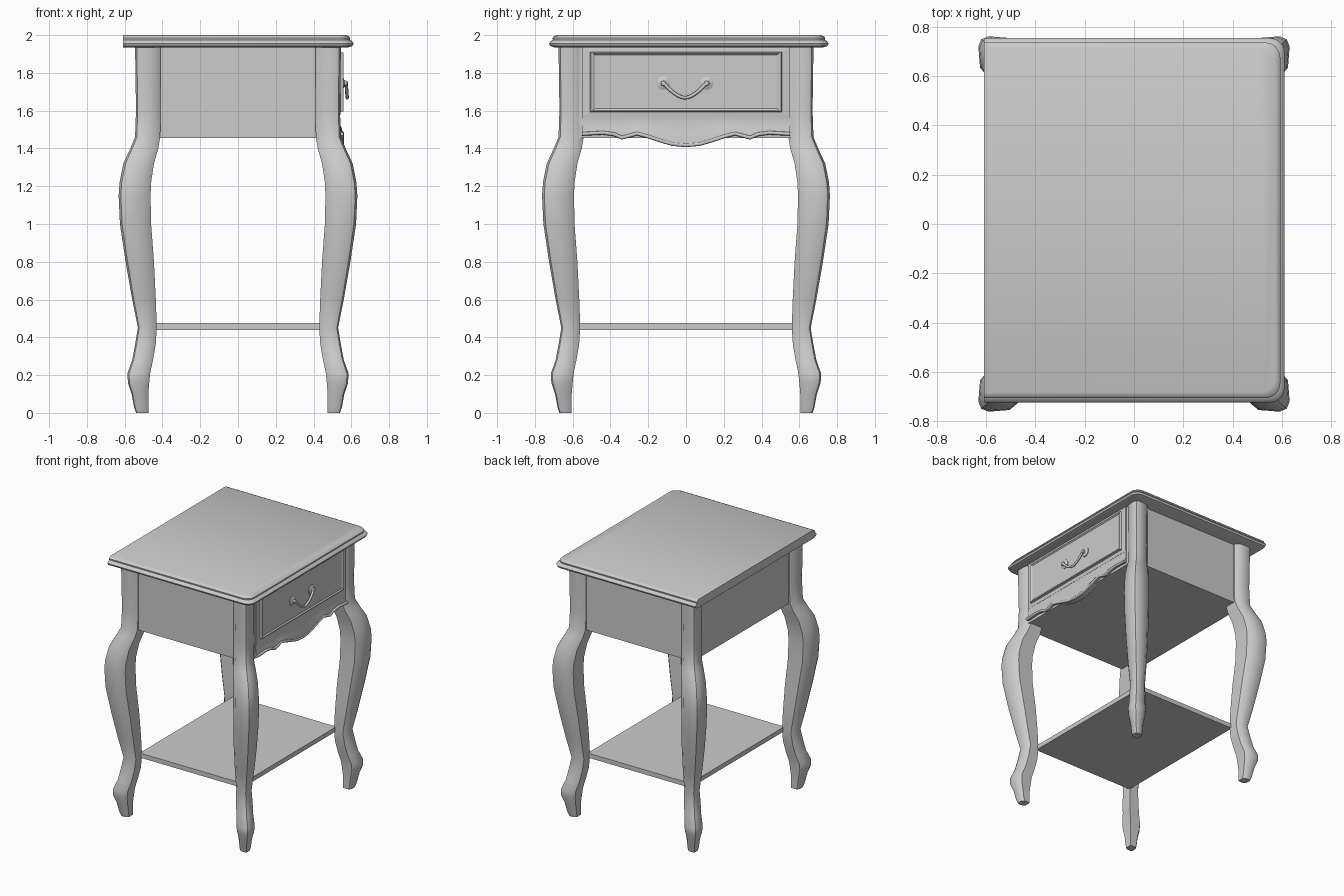
import bpy
import bmesh
import math

cube = bpy.data.objects.get("Cube")
if cube:
    bpy.data.objects.remove(cube, do_unlink=True)

grey = bpy.data.materials.new("plain grey")
grey.use_nodes = True
COLOUR = (0.6, 0.6, 0.6, 1)
grey.diffuse_color = COLOUR
grey.node_tree.nodes["Principled BSDF"].inputs["Base Color"].default_value = COLOUR


def finish(name, bm, smooth=None):
    """Turn a bmesh into a named, coloured object."""
    bmesh.ops.recalc_face_normals(bm, faces=bm.faces)
    mesh = bpy.data.meshes.new(name)
    bm.to_mesh(mesh)
    bm.free()
    mesh.materials.append(grey)
    obj = bpy.data.objects.new(name, mesh)
    bpy.context.scene.collection.objects.link(obj)
    if smooth:
        bpy.ops.object.select_all(action='DESELECT')
        obj.select_set(True)
        bpy.context.view_layer.objects.active = obj
        bpy.ops.object.shade_smooth_by_angle(angle=math.radians(smooth))
    return obj


def loft(name, rings, smooth=None):
    """Skin closed rings of equal length and cap both ends."""
    bm = bmesh.new()
    loops = [[bm.verts.new(p) for p in ring] for ring in rings]
    for a, b in zip(loops, loops[1:]):
        for i in range(len(a)):
            j = (i + 1) % len(a)
            bm.faces.new((a[i], a[j], b[j], b[i]))
    bm.faces.new(loops[0])
    bm.faces.new(loops[-1])
    return finish(name, bm, smooth)


def rectangle(x, y0, y1, z0, z1):
    return [(x, y0, z0), (x, y1, z0), (x, y1, z1), (x, y0, z1)]


def box(name, x0, x1, y0, y1, z0, z1):
    return loft(name, [rectangle(x, y0, y1, z0, z1) for x in (x0, x1)])


def tube(name, points, radius):
    """Sweep a round bar along a path in a plane facing x."""
    rings = []
    for i, p in enumerate(points):
        a, b = points[max(i - 1, 0)], points[min(i + 1, len(points) - 1)]
        dy, dz = b[1] - a[1], b[2] - a[2]
        size = math.hypot(dy, dz)
        ring = []
        for k in range(8):
            t = math.tau * k / 8
            side = radius * math.sin(t) / size
            ring.append((p[0] + radius * math.cos(t), p[1] - dz * side, p[2] + dy * side))
        rings.append(ring)
    return loft(name, rings, 60)


# Curved legs: height, inner edge, outer edge
LEG = [(0, .475, .54), (.03, .475, .55), (.1, .475, .563), (.16, .47, .583),
       (.21, .465, .585), (.28, .45, .56), (.36, .436, .545), (.45, .43, .53),
       (.6, .435, .56), (.8, .445, .595), (1, .46, .625), (1.15, .463, .632),
       (1.22, .46, .627), (1.32, .445, .607), (1.4, .422, .57), (1.46, .412, .545),
       (1.6, .41, .54), (1.94, .41, .545)]
SECTION = [(0, 0), (.75, 0), (.96, .25), (1, .75), (.93, .93), (.75, 1), (.25, .96), (0, .75)]
LEG_SHIFT = .13

for sx, x_name in ((1, "front"), (-1, "back")):
    for sy, y_name in ((1, "far"), (-1, "near")):
        rings = []
        for z, inner, outer in LEG:
            width = outer - inner
            rings.append([(sx * (inner + u * width), sy * (inner + LEG_SHIFT + v * width), z)
                          for u, v in SECTION])
        loft(f"{x_name}_{y_name}_leg", rings, 40)

# Moulded top, square at the back and rounded at the drawer corners
TOP_PROFILE = [(1.935, .03), (1.942, .006), (1.955, 0), (1.968, .008), (1.974, .02),
               (1.985, .018), (1.994, .025), (2, .04)]


def top_outline(z, inset):
    back, front = -.61, .612 - inset
    low, high = -.725 + inset, .755 - inset
    radius = .06
    points = [(back, high, z), (back, low, z)]
    for cy, start in ((low + radius, -90), (high - radius, 0)):
        for k in range(5):
            t = math.radians(start + 90 * k / 4)
            points.append((front - radius + radius * math.cos(t), cy + radius * math.sin(t), z))
    return points


loft("table_top", [top_outline(z, inset) for z, inset in TOP_PROFILE], 35)

# Case and lower shelf
box("case", -.5, .53, -.63, .63, 1.455, 1.938)
box("lower_shelf", -.44, .44, -.575, .575, .44, .475)

# Drawer front with a raised rim and a sunken panel
DRAWER = [(.52, 0), (.54, 0), (.543, .04), (.558, .045), (.558, .052), (.55, .065)]
loft("drawer_front", [rectangle(x, -.548 + d, .548 - d, 1.565 + d * .7, 1.935 - d * .6)
                      for x, d in DRAWER])

# Scalloped skirt below the drawer
HALF = [(0, 1.412), (.07, 1.418), (.13, 1.435), (.2, 1.458), (.26, 1.474), (.3, 1.462),
        (.34, 1.452), (.38, 1.47), (.44, 1.478), (.55, 1.472)]
edge = [(-y, z) for y, z in reversed(HALF[1:])] + HALF
rings = []
for y, z in edge:
    bulge = .012 * math.cos(y * math.pi / 1.1)
    rings.append([(.5, y, 1.575), (.54, y, 1.575), (.535, y, 1.54),
                  (.54 + bulge, y, (z + 1.54) / 2), (.545 + bulge, y, z), (.5, y, z)])
loft("scalloped_skirt", rings, 40)
tube("skirt_bead", [(.55, y, z + .005) for y, z in edge], .01)

# Drawer pull: two rosettes and a drooping bail
ROSETTE = [(.545, .036), (.555, .036), (.56, .026), (.564, .014), (.578, .013), (.582, .006)]
for side, name in ((-1, "near"), (1, "far")):
    loft(f"{name}_rosette",
         [[(x, side * .115 - .005 + r * math.cos(math.tau * k / 12),
            1.745 + r * math.sin(math.tau * k / 12)) for k in range(12)] for x, r in ROSETTE], 40)
bail = []
for k in range(13):
    s = k / 6 - 1
    bail.append((.572 + .006 * (1 - s * s), .115 * s - .005, 1.668 + .08 * abs(s) ** 1.7))
tube("drawer_bail", bail, .009)
